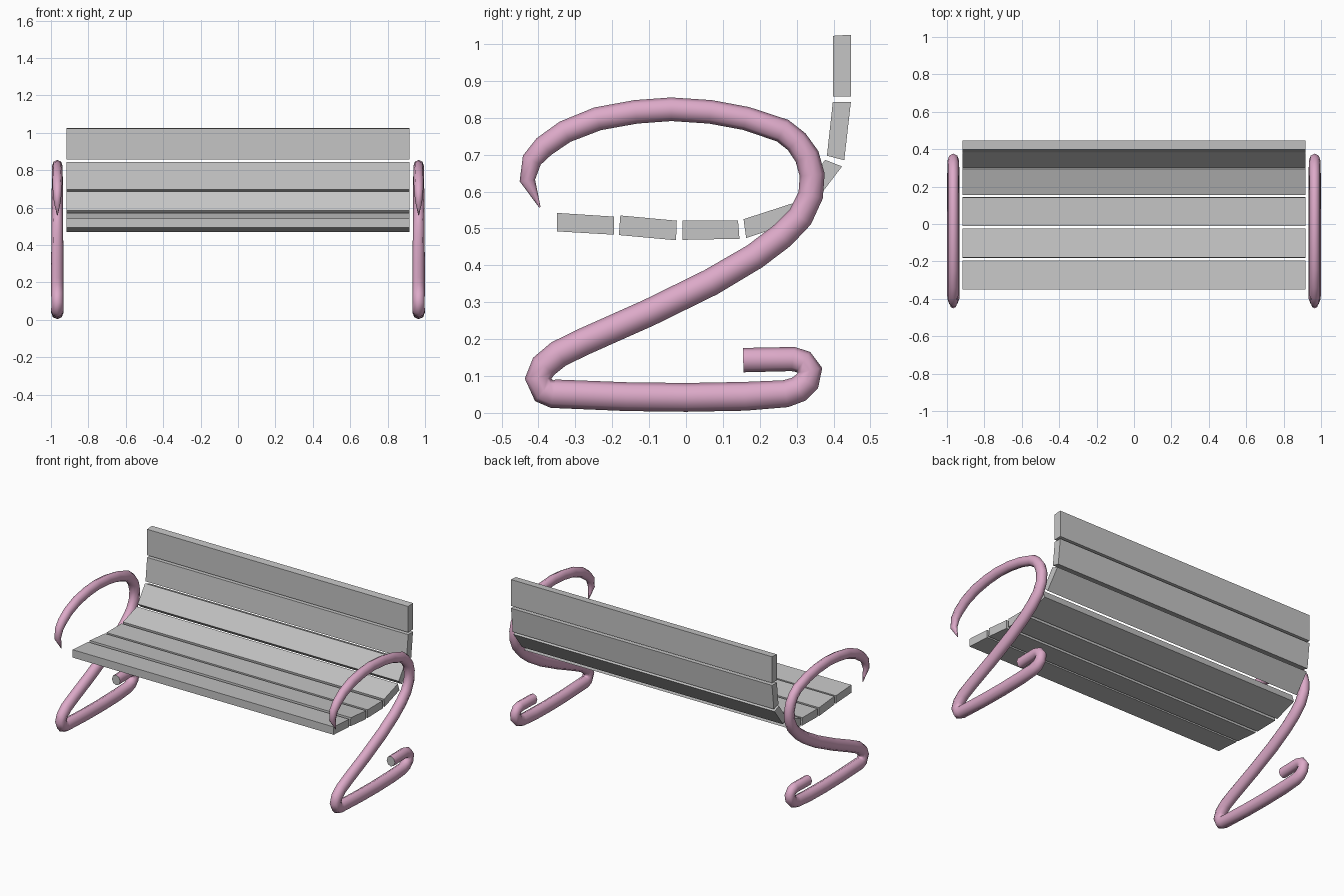
import bpy, bmesh, math
from mathutils import Vector

cube = bpy.data.objects.get("Cube")
if cube:
    bpy.data.objects.remove(cube)


def make_material(name, rgb):
    mat = bpy.data.materials.new(name)
    mat.use_nodes = True
    colour = (*rgb, 1)
    mat.diffuse_color = colour
    mat.node_tree.nodes["Principled BSDF"].inputs["Base Color"].default_value = colour
    return mat


PINK = make_material("pink_paint", (0.72, 0.40, 0.58))
GREY = make_material("grey_slats", (0.56, 0.56, 0.56))


def finish(name, bm, materials):
    bmesh.ops.recalc_face_normals(bm, faces=bm.faces)
    mesh = bpy.data.meshes.new(name)
    bm.to_mesh(mesh)
    bm.free()
    for mat in materials:
        mesh.materials.append(mat)
    obj = bpy.data.objects.new(name, mesh)
    bpy.context.collection.objects.link(obj)
    return obj


# Slats: a side profile (y, z) extruded along x
def slat(name, profile, half=0.918):
    bm = bmesh.new()
    face = bm.faces.new([bm.verts.new((-half, y, z)) for y, z in profile])
    ext = bmesh.ops.extrude_face_region(bm, geom=[face])
    moved = [g for g in ext["geom"] if isinstance(g, bmesh.types.BMVert)]
    bmesh.ops.translate(bm, verts=moved, vec=(2 * half, 0, 0))
    finish(name, bm, [GREY])


slat("seat_slat_front", [(-.35, .542), (-.195, .532), (-.195, .483), (-.35, .492)])
slat("seat_slat_second", [(-.178, .535), (-.025, .521), (-.027, .468), (-.182, .482)])
slat("seat_slat_third", [(-.01, .521), (.141, .521), (.145, .472), (-.01, .469)])
slat("seat_slat_rear", [(.156, .525), (.295, .570), (.31, .523), (.163, .474)])
slat("back_slat_lower", [(.303, .583), (.377, .686), (.423, .668), (.335, .553)])
slat("back_slat_middle", [(.382, .697), (.398, .843), (.447, .843), (.429, .685)])
slat("back_slat_top", [(.398, .857), (.398, 1.022), (.447, 1.025), (.447, .858)])

# Side frame centre line (y, z, radius), from the foot curl up to the arm tip
PATH = [
    (.155, .143, .033), (.29, .146, .033), (.318, .138, .033), (.336, .115, .034),
    (.328, .085, .035), (.305, .064, .036), (.27, .052, .037), (.16, .045, .039),
    (0, .042, .039), (-.16, .044, .039), (-.36, .052, .039), (-.385, .06, .037),
    (-.401, .093, .036), (-.385, .127, .037), (-.345, .16, .037), (-.275, .194, .037),
    (-.1, .272, .037), (.067, .354, .037), (.186, .424, .036), (.26, .48, .036),
    (.31, .531, .035), (.338, .59, .034), (.342, .645, .034), (.328, .695, .034),
    (.3, .735, .033), (.262, .765, .033), (.163, .798, .032), (.066, .816, .032),
    (-.04, .823, .032), (-.136, .816, .032), (-.24, .797, .032), (-.328, .762, .031),
    (-.385, .722, .03), (-.418, .685, .027), (-.43, .63, .021), (-.396, .557, .002),
]
SIDES = 8


def side_frame(name, x):
    bm = bmesh.new()
    pts = [Vector((0, y, z)) for y, z, _ in PATH]
    rings = []
    for i, p in enumerate(pts):
        before = (p - pts[max(i - 1, 0)]).normalized()
        after = (pts[min(i + 1, len(pts) - 1)] - p).normalized()
        tangent = (before + after).normalized()
        normal = Vector((0, -tangent.z, tangent.y))
        r = PATH[i][2]
        ring = []
        for k in range(SIDES):
            a = 2 * math.pi * k / SIDES
            co = p + normal * r * math.cos(a)
            ring.append(bm.verts.new((x + 0.88 * r * math.sin(a), co.y, co.z)))
        rings.append(ring)
    for a, b in zip(rings, rings[1:]):
        for k in range(SIDES):
            n = (k + 1) % SIDES
            bm.faces.new((a[k], a[n], b[n], b[k])).smooth = True
    # Bare grey cut end at the foot, pointed painted tip at the arm
    bm.faces.new(rings[0]).material_index = 1
    bm.faces.new(rings[-1])
    finish(name, bm, [PINK, GREY])


for label, side in (("left", 1), ("right", -1)):
    side_frame(label + "_side_frame", side * 0.966)
